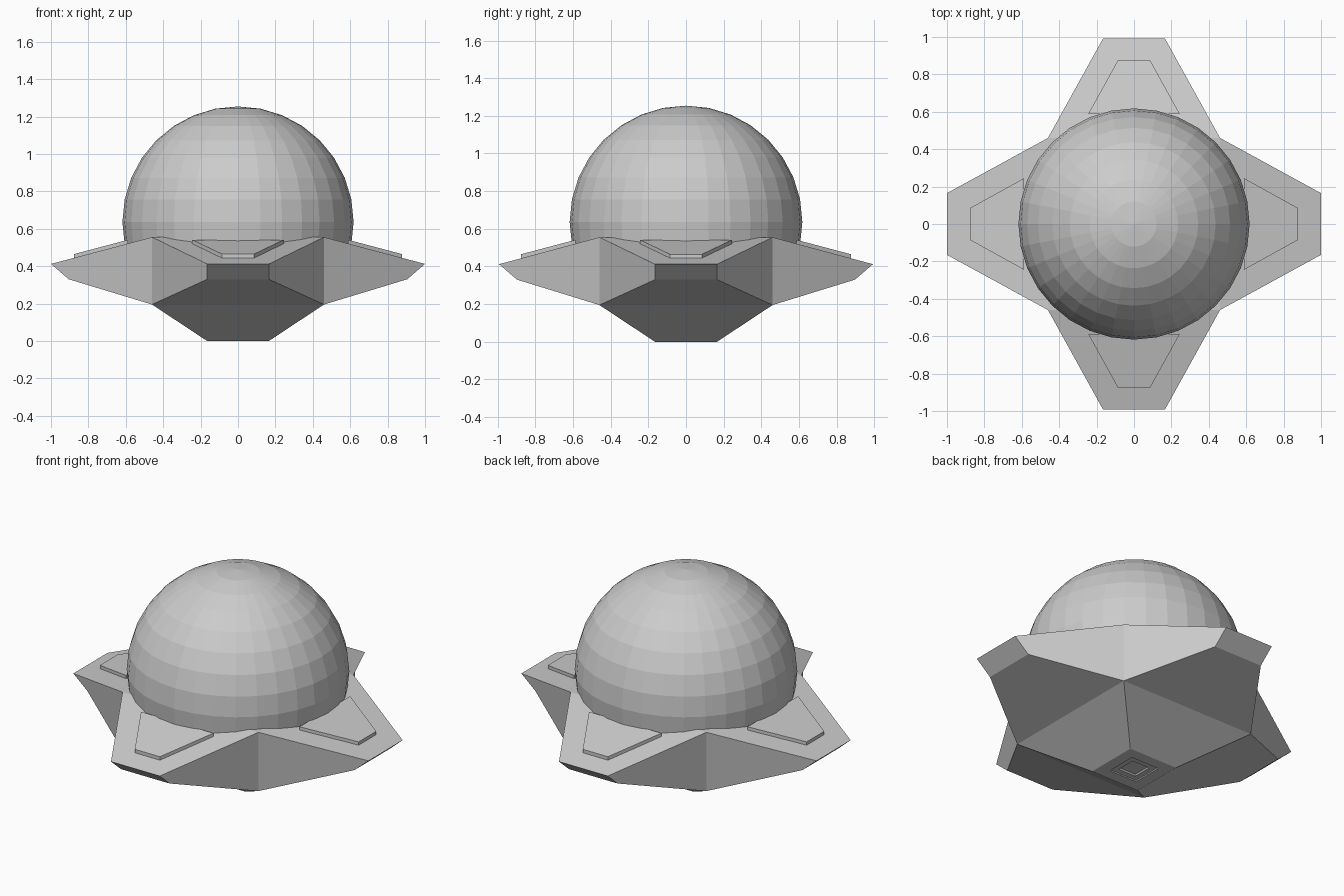
import bpy, bmesh, math
from mathutils import Vector, Matrix

if "Cube" in bpy.data.objects:
    bpy.data.objects.remove(bpy.data.objects["Cube"])

grey = bpy.data.materials.new("light grey")
grey.diffuse_color = (0.6, 0.6, 0.6, 1)
grey.use_nodes = True
grey.node_tree.nodes["Principled BSDF"].inputs["Base Color"].default_value = grey.diffuse_color


def make_object(name, bm):
    bmesh.ops.recalc_face_normals(bm, faces=bm.faces[:])
    mesh = bpy.data.meshes.new(name)
    bm.to_mesh(mesh)
    bm.free()
    mesh.materials.append(grey)
    obj = bpy.data.objects.new(name, mesh)
    bpy.context.collection.objects.link(obj)
    return obj


def quarter(i):
    return Matrix.Rotation(i * math.pi / 2, 3, 'Z')


# dome: full faceted sphere sunk into the base
bm = bmesh.new()
bmesh.ops.create_uvsphere(bm, u_segments=32, v_segments=16, radius=0.618,
                          matrix=Matrix.Translation((0, 0, 0.636)))
make_object("dome_sphere", bm)

# base: square core with four tapered arms
C, T, F = 0.46, 0.165, 0.165
bm = bmesh.new()
top, low, foot = [], [], []
for i in range(4):
    r = quarter(i)
    top.append(bm.verts.new(r @ Vector((C, -C, 0.555))))
    low.append(bm.verts.new(r @ Vector((C, -C, 0.195))))
    foot.append(bm.verts.new(r @ Vector((F, -F, 0.0))))
for i in range(4):
    r = quarter(i)
    reach = 1.0 if i % 2 else 0.993
    a, b = [bm.verts.new(r @ Vector((s * T, -reach, 0.412))) for s in (-1, 1)]
    c, d = [bm.verts.new(r @ Vector((s * T, -reach + 0.095, 0.33))) for s in (-1, 1)]
    l, n = i - 1, i
    for f in ((top[l], a, b, top[n]), (a, c, d, b), (low[l], low[n], d, c),
              (top[l], low[l], c, a), (top[n], b, d, low[n]),
              (low[l], foot[l], foot[n], low[n])):
        bm.faces.new(f)
bm.faces.new(top)
bottom = bm.faces.new(foot)
bmesh.ops.recalc_face_normals(bm, faces=bm.faces[:])
# stepped square recess under the base
for thickness, depth in ((0.07, 0), (0.002, -0.006), (0.033, 0), (0.006, -0.008)):
    bmesh.ops.inset_region(bm, faces=[bottom], thickness=thickness, depth=depth,
                           use_even_offset=True)
make_object("star_base", bm)

# raised trapezoid plates on the arms
slope = (0.555 - 0.412) / (1.0 - C)
for i, name in enumerate(("front", "right", "back", "left")):
    r = quarter(i)
    bm = bmesh.new()
    rings = []
    for lift in (-0.01, 0.02):
        rings.append([bm.verts.new(r @ Vector((x, -y, 0.555 - slope * (y - C) + lift)))
                      for x, y in ((-0.245, 0.588), (-0.085, 0.877),
                                   (0.085, 0.877), (0.245, 0.588))])
    for ring in rings:
        bm.faces.new(ring)
    for k in range(4):
        bm.faces.new((rings[0][k - 1], rings[0][k], rings[1][k], rings[1][k - 1]))
    make_object(name + "_arm_plate", bm)
